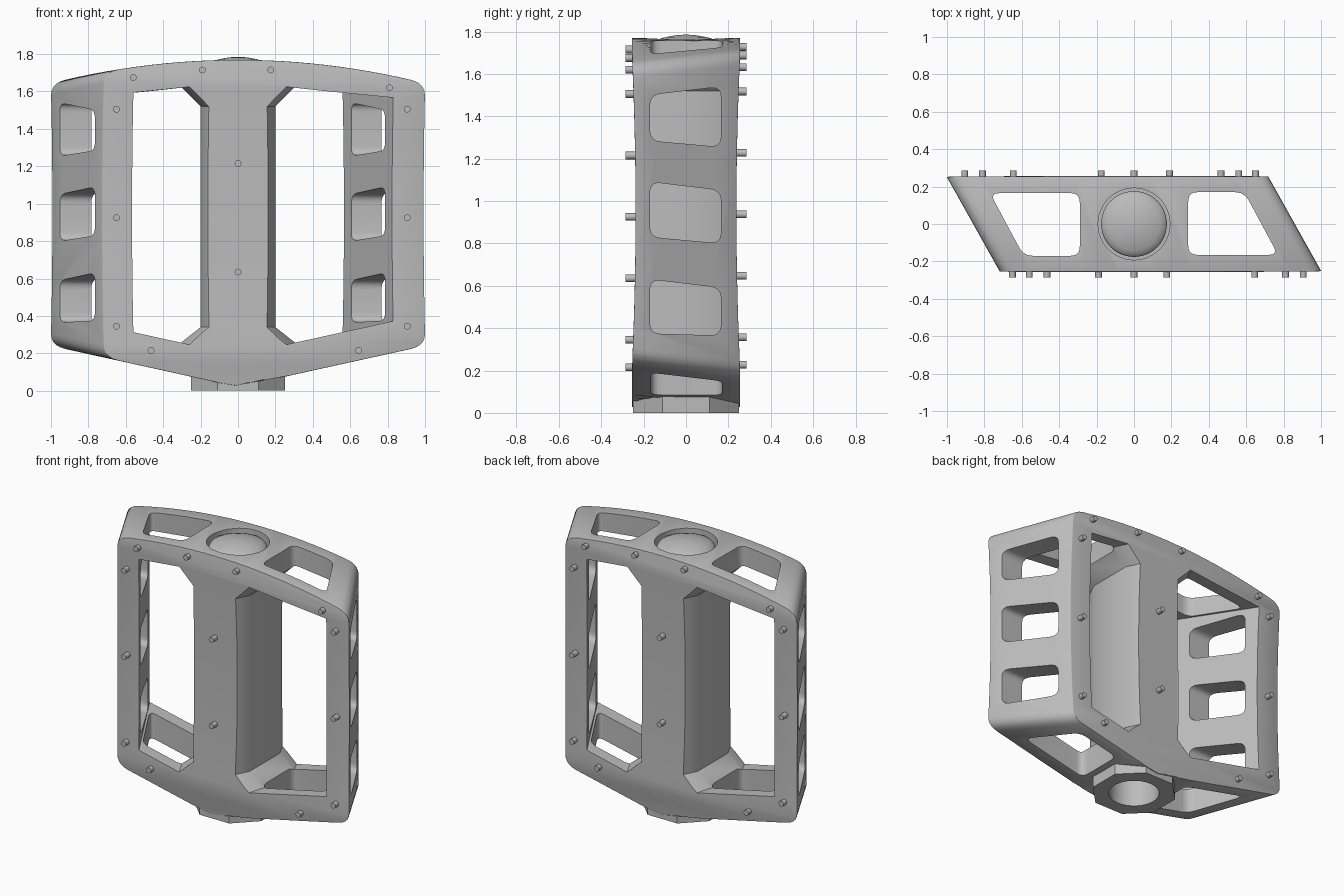
import bpy, bmesh
from math import cos, sin, pi
from mathutils import Vector

cube = bpy.data.objects.get("Cube")
if cube:
    bpy.data.objects.remove(cube)

grey = bpy.data.materials.new("satin grey metal")
grey.use_nodes = True
GREY = (0.5, 0.5, 0.5, 1)
grey.diffuse_color = GREY
grey.node_tree.nodes["Principled BSDF"].inputs["Base Color"].default_value = GREY


def loft(name, sections):
    """Closed solid through matching loops of points."""
    bm = bmesh.new()
    loops = [[bm.verts.new(p) for p in s] for s in sections]
    n = len(loops[0])
    for a, b in zip(loops, loops[1:]):
        for i in range(n):
            j = (i + 1) % n
            bm.faces.new((a[i], a[j], b[j], b[i]))
    bm.faces.new(loops[0])
    bm.faces.new(loops[-1])
    bmesh.ops.recalc_face_normals(bm, faces=bm.faces)
    mesh = bpy.data.meshes.new(name)
    bm.to_mesh(mesh)
    bm.free()
    mesh.materials.append(grey)
    obj = bpy.data.objects.new(name, mesh)
    bpy.context.collection.objects.link(obj)
    return obj


def corner(before, at, after, steps=5):
    """Quadratic curve that rounds a corner."""
    a, b, c = Vector(before), Vector(at), Vector(after)
    ts = [i / steps for i in range(steps + 1)]
    return [a * (1 - t) ** 2 + b * 2 * t * (1 - t) + c * t * t for t in ts]


def rounded(points, r):
    pts = [Vector(p) for p in points]
    out = []
    for i, p in enumerate(pts):
        before = p + (pts[i - 1] - p).normalized() * r
        after = p + (pts[(i + 1) % len(pts)] - p).normalized() * r
        out += corner(before, p, after)
    return out


def ring(r, z, n=48, x=0, y=0):
    return [(x + r * cos(2 * pi * i / n), y + r * sin(2 * pi * i / n), z) for i in range(n)]


def activate(obj):
    bpy.ops.object.select_all(action='DESELECT')
    obj.select_set(True)
    bpy.context.view_layer.objects.active = obj


def combine(obj, tool, operation):
    mod = obj.modifiers.new(operation, 'BOOLEAN')
    mod.operation = operation
    mod.solver = 'EXACT'
    mod.object = tool
    activate(obj)
    bpy.ops.object.modifier_apply(modifier=mod.name)
    bpy.data.objects.remove(tool)


# Outer frame: arched top, vee bottom, slanted sides with rounded corners
def top(x):
    return 1.77 - 0.125 * x * x


def bottom(x):
    return 0.02 + 0.22 * abs(x)


def outline(y):
    left, right = -0.86 - 0.56 * y, 0.86 - 0.56 * y
    r, d = 0.08, 0.065
    xs = [left + r + (right - left - 2 * r) * i / 20 for i in range(1, 20)]
    pts = corner((left, top(left) - d), (left, top(left)), (left + r, top(left + r)))
    pts += [Vector((x, top(x))) for x in xs]
    pts += corner((right - r, top(right - r)), (right, top(right)), (right, top(right) - d))
    pts += corner((right, bottom(right) + d), (right, bottom(right)), (right - r, bottom(right - r)))
    pts += [Vector((x, bottom(x))) for x in reversed(xs)]
    pts += corner((left + r, bottom(left + r)), (left, bottom(left)), (left, bottom(left) + d))
    return [(p.x, y, p.y) for p in pts]


body = loft("pedal_body", [outline(-0.3), outline(0.3)])

# Slightly dished front and back faces
zs = [-0.1 + 0.125 * i for i in range(17)]
dish = [(0.238 + 0.018 * min(1, ((z - 0.95) / 0.75) ** 2), z) for z in zs]
side = [(-y, z) for y, z in dish] + [(y, z) for y, z in reversed(dish)]
combine(body, loft("dish_tool", [[(x, y, z) for y, z in side] for x in (-1.5, 1.5)]), 'INTERSECT')

# Soft outer edges
bevel = body.modifiers.new("soft_edges", 'BEVEL')
bevel.width = 0.018
bevel.segments = 2
bevel.limit_method = 'ANGLE'
bevel.angle_limit = 0.7
activate(body)
bpy.ops.object.modifier_apply(modifier=bevel.name)

# Eight-sided boss at the axle end
octagon = [(0.25, -0.11), (0.25, 0.11), (0.11, 0.25), (-0.11, 0.25),
           (-0.25, 0.11), (-0.25, -0.11), (-0.11, -0.25), (0.11, -0.25)]
combine(body, loft("boss", [[(x, y, z) for x, y in octagon] for z in (0, 0.12)]), 'UNION')


# Two large windows beside the hub, chamfered along the hub
def window(sign):
    sections = []
    for y, hub in ((-0.31, 0.125), (-0.16, 0.2), (0.16, 0.2), (0.31, 0.125)):
        far = 0.695 - 0.54 * y
        near = hub + 0.105
        pts = [(hub, 0.34), (hub, 1.52), (near, 1.625), (far, 1.65 - 0.1 * far),
               (far, 0.19 + 0.22 * far), (near, 0.19 + 0.22 * near)]
        sections.append([(sign * x, sign * y, z) for x, z in pts])
    return loft("window_tool", sections)


for sign in (1, -1):
    combine(body, window(sign), 'DIFFERENCE')

# Three side slots on each side
slots = [((1.50, 1.54), (1.255, 1.285)), ((1.09, 1.05), (0.80, 0.83)),
         ((0.63, 0.59), (0.365, 0.375))]
for (t0, t1), (b1, b0) in slots:
    shape = rounded([(-0.17, t0), (0.165, t1), (0.165, b1), (-0.17, b0)], 0.05)
    for sign in (1, -1):
        tool = loft("slot_tool", [[(sign * x, p.x, p.y) for p in shape] for x in (0.45, 1.2)])
        combine(body, tool, 'DIFFERENCE')

# Openings through the top and bottom rails
shape = rounded([(0.29, 0.17), (0.59, 0.17), (0.77, -0.165), (0.29, -0.165)], 0.05)
for sign in (1, -1):
    tool = loft("rail_tool", [[(sign * p.x, sign * p.y, z) for p in shape] for z in (-0.2, 2)])
    combine(body, tool, 'DIFFERENCE')

# Axle bore below and cap recess above
combine(body, loft("bore_tool", [ring(0.16, -0.1), ring(0.16, 1.4)]), 'DIFFERENCE')
combine(body, loft("recess_tool", [ring(0.192, 1.7), ring(0.192, 2)]), 'DIFFERENCE')

# Domed end cap
dome = [(0.176, 1.68), (0.176, 1.735), (0.168, 1.747), (0.14, 1.76),
        (0.1, 1.773), (0.05, 1.782), (0.01, 1.785)]
cap = loft("end_cap", [ring(r, z) for r, z in dome])

# Grip pins on both faces
pins = [(-0.56, 1.675), (-0.19, 1.715), (0.175, 1.715), (0.81, 1.62), (0.905, 1.505),
        (-0.65, 1.505), (-0.65, 0.925), (0.905, 0.925), (-0.65, 0.345), (0.905, 0.345),
        (-0.465, 0.215), (0.645, 0.215), (0, 1.215), (0, 0.635)]
parts = [body, cap]
for face, sign in (("front", 1), ("back", -1)):
    for px, pz in pins:
        lift = 0 if sign == 1 else 0.012
        sections = [[(sign * (px + a), -sign * y, pz + lift + b) for a, b, _ in ring(0.018, 0, 16)]
                    for y in (0.2, 0.285)]
        parts.append(loft(face + "_grip_pin", sections))

for obj in parts:
    activate(obj)
    bpy.ops.object.shade_smooth_by_angle(angle=0.6)
